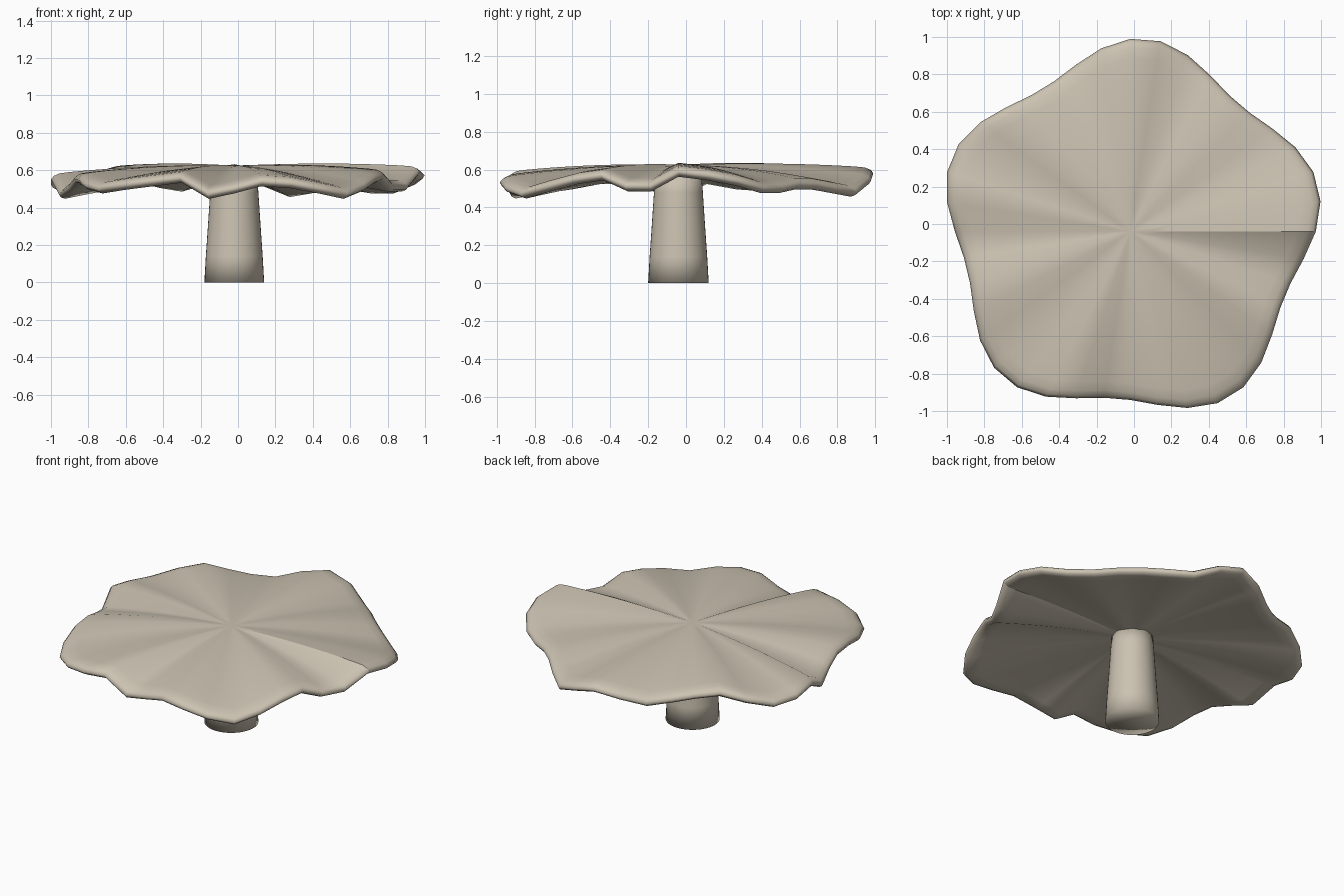
import bpy
import bmesh
from math import sin, cos, tau

default_cube = bpy.data.objects.get("Cube")
if default_cube:
    bpy.data.objects.remove(default_cube, do_unlink=True)

CENTRE_X, CENTRE_Y = -0.02, -0.04
SEGMENTS = 40
APEX = 0.625
THICKNESS = 0.06

cream = bpy.data.materials.new("warm cream")
cream.use_nodes = True
colour = (0.6, 0.54, 0.44, 1)
cream.diffuse_color = colour
cream.node_tree.nodes["Principled BSDF"].inputs["Base Color"].default_value = colour

# Rim ruffle: height of the lower lip above 0.44, in hundredths, counter-clockwise from +x
RUFFLE = [12, 10, 7, 3, 3, 5, 5, 3, 1, 7,
          11, 8, 4, 6, 9, 12, 8, 4, 5, 8,
          0, 4, 8, 8, 5, 3, 5, 7, 9, 0,
          3, 7, 6, 3, 0, 4, 8, 10, 4, 4]


def lobed_radius(angle):
    """Outline of the cap with five soft lobes."""
    return 0.965 + 0.07 * sin(5 * angle + 0.4)


def cap_point(index, reach, sink):
    """Point on the cap at a share of the radius, lowered by sink."""
    angle = tau * index / SEGMENTS
    radius = lobed_radius(angle) * reach
    lip_top = 0.44 + RUFFLE[index] / 100 + THICKNESS
    wave = (lip_top - APEX + 0.07) * reach ** 1.2
    height = APEX - 0.07 * reach ** 2 + wave - sink
    return (CENTRE_X + radius * cos(angle), CENTRE_Y + radius * sin(angle), height)


def stalk_point(index, radius, height):
    angle = tau * index / SEGMENTS
    return (CENTRE_X + radius * cos(angle), CENTRE_Y + radius * sin(angle), height)


def loft(name, point, profile, first, last, seam=False):
    """Join rings from a profile, closing both ends with a centre point."""
    bm = bmesh.new()
    rings = [[bm.verts.new(point(i, *step)) for i in range(SEGMENTS)] for step in profile]
    for a, b in zip(rings, rings[1:]):
        for i in range(SEGMENTS):
            j = (i + 1) % SEGMENTS
            bm.faces.new((a[i], b[i], b[j], a[j]))
    for ring, height in ((rings[0], first), (rings[-1], last)):
        tip = bm.verts.new((CENTRE_X, CENTRE_Y, height))
        for i in range(SEGMENTS):
            bm.faces.new((tip, ring[i], ring[(i + 1) % SEGMENTS]))
    bmesh.ops.recalc_face_normals(bm, faces=bm.faces)
    for face in bm.faces:
        face.smooth = True
    # Crisp radial fold along the +x ridge
    if seam:
        for a, b in zip(rings, rings[1:]):
            bm.edges.get((a[0], b[0])).smooth = False
    mesh = bpy.data.meshes.new(name)
    bm.to_mesh(mesh)
    bm.free()
    mesh.materials.append(cream)
    obj = bpy.data.objects.new(name, mesh)
    bpy.context.collection.objects.link(obj)
    return obj


# Ruffled cap: upper skin, rounded lip, then the underside
upper = [(k / 10, 0) for k in range(1, 10)]
lip = [(0.955, 0.002), (0.985, 0.012), (1, 0.028), (0.99, 0.046), (0.965, THICKNESS)]
under = [(k / 10, THICKNESS) for k in range(9, 0, -1)]
loft("ruffled_cap", cap_point, upper + lip + under, APEX, APEX - THICKNESS, seam=True)

# Tapered stalk, tucked into the cap
stalk = [(0.16, 0), (0.152, 0.14), (0.141, 0.3), (0.129, 0.48), (0.123, 0.575)]
loft("stalk", stalk_point, stalk, 0, 0.575)
